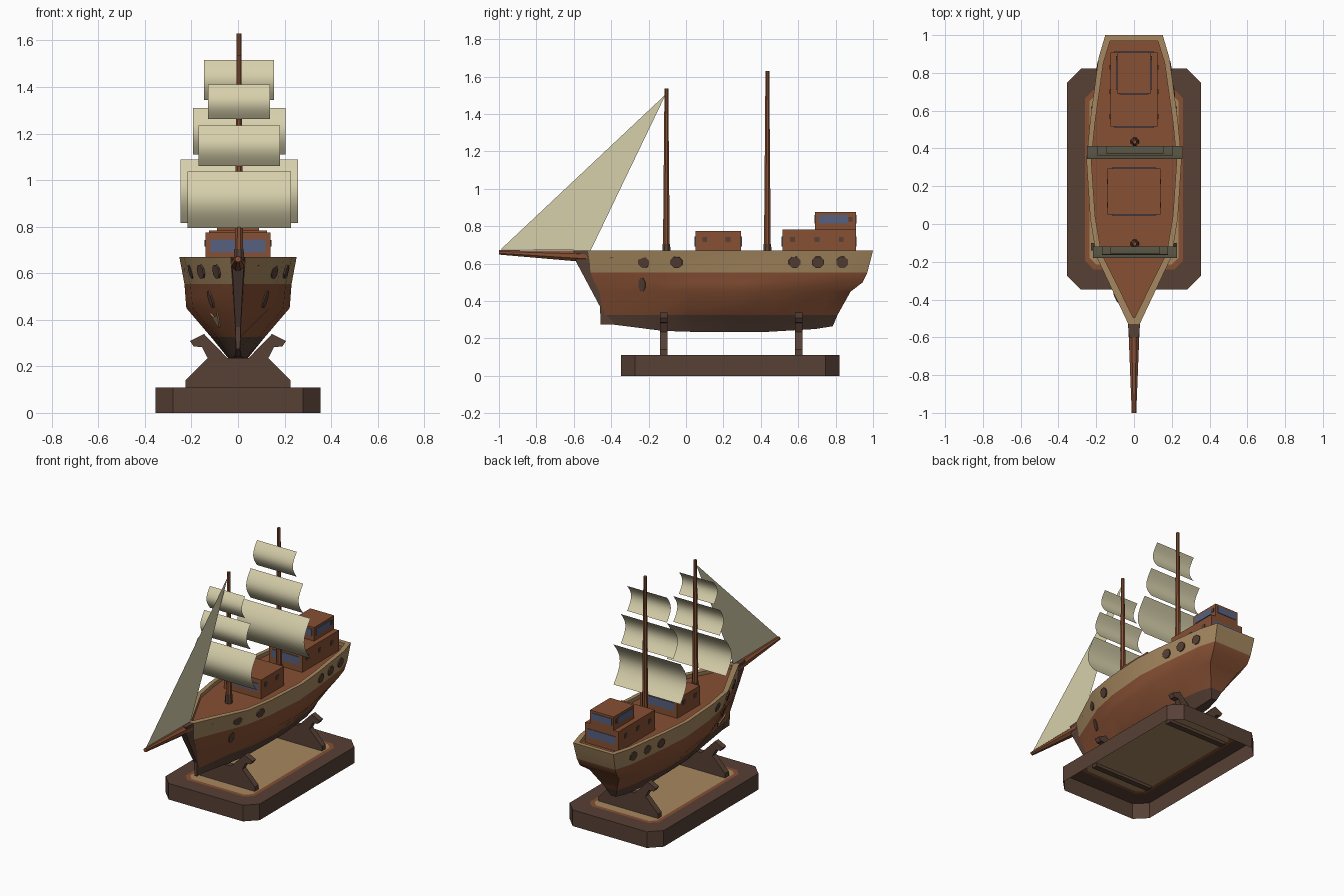
import bpy, bmesh, math
from mathutils import Vector
from mathutils.bvhtree import BVHTree

if "Cube" in bpy.data.objects:
    bpy.data.objects.remove(bpy.data.objects["Cube"])


def material(name, r, g, b):
    m = bpy.data.materials.new(name)
    m.diffuse_color = (r, g, b, 1)
    m.use_nodes = True
    m.node_tree.nodes["Principled BSDF"].inputs["Base Color"].default_value = m.diffuse_color
    return m


BROWN = material("red brown wood", 0.24, 0.08, 0.034)
DARK = material("dark wood", 0.095, 0.052, 0.036)
TAN = material("tan wood", 0.38, 0.245, 0.115)
CANVAS = material("sail canvas", 0.68, 0.63, 0.41)
GLASS = material("blue glass", 0.095, 0.115, 0.21)


def make(name, verts, faces, mats, ids=None, smooth=False, recalc=True):
    me = bpy.data.meshes.new(name)
    me.from_pydata([tuple(v) for v in verts], [], faces)
    for m in mats:
        me.materials.append(m)
    if ids:
        for p, i in zip(me.polygons, ids):
            p.material_index = i
    if recalc:
        bm = bmesh.new()
        bm.from_mesh(me)
        bmesh.ops.recalc_face_normals(bm, faces=bm.faces)
        bm.to_mesh(me)
        bm.free()
    ob = bpy.data.objects.new(name, me)
    bpy.context.collection.objects.link(ob)
    if smooth:
        bpy.ops.object.select_all(action='DESELECT')
        bpy.context.view_layer.objects.active = ob
        ob.select_set(True)
        bpy.ops.object.shade_smooth_by_angle(angle=math.radians(32))
    return ob


def prism(name, a, b, mat, smooth=False):
    """Closed solid between two matching loops of points."""
    n = len(a)
    faces = [tuple(range(n))[::-1], tuple(range(n, 2 * n))]
    faces += [(i, (i + 1) % n, n + (i + 1) % n, n + i) for i in range(n)]
    return make(name, list(a) + list(b), faces, [mat], smooth=smooth)


def box(name, x0, x1, y0, y1, z0, z1, mat):
    loop = [(x0, y0), (x1, y0), (x1, y1), (x0, y1)]
    return prism(name, [(x, y, z0) for x, y in loop], [(x, y, z1) for x, y in loop], mat)


def spar(name, p, q, r0, r1, mat, n=8):
    """Tapered round pole from p to q."""
    p, q = Vector(p), Vector(q)
    d = (q - p).normalized()
    u = Vector((1, 0, 0))
    v = d.cross(u)
    ring = [u * math.cos(2 * math.pi * (i + .5) / n) + v * math.sin(2 * math.pi * (i + .5) / n)
            for i in range(n)]
    return prism(name, [p + c * r0 for c in ring], [q + c * r1 for c in ring], mat, True)


# hollow display base: rings of chamfered rectangles
def octagon(hx, hy, c, z, cy):
    q = [(hx, -hy + c), (hx, hy - c), (hx - c, hy), (-hx + c, hy),
         (-hx, hy - c), (-hx, -hy + c), (-hx + c, -hy), (hx - c, -hy)]
    return [(x, y + cy, z) for x, y in q]


rings = [octagon(.355, .585, .075, 0, .237), octagon(.355, .585, .075, .11, .237),
         octagon(.26, .475, .045, .11, .235), octagon(.235, .45, .035, .11, .235)]
verts = sum(rings, [])
faces, ids = [], []
for k in range(3):
    for i in range(8):
        j = (i + 1) % 8
        faces.append((8 * k + i, 8 * k + j, 8 * k + 8 + j, 8 * k + 8 + i))
        ids.append((0, 0, 1)[k])
faces.append(tuple(range(24, 32)))
ids.append(2)
make("display_base", verts, faces, [DARK, BROWN, TAN], ids, recalc=False)

# cradle stands
half = [(.225, .09), (.225, .14), (.13, .235), (.155, .283), (.19, .285),
        (.206, .309), (.146, .339), (.045, .235)]
outline = half + [(-x, z) for x, z in reversed(half)]
for nm, y in (("front", -.12), ("rear", .603)):
    prism(nm + "_stand", [(x, y - .02, z) for x, z in outline],
          [(x, y + .02, z) for x, z in outline], DARK)

# hull: levels from keel to rim, then inside wall and deck
T = (0, .235, .366, .569, .706, .92, 1)
TOP = (.03, .2, .232, .252, .232, .188, .152)
keel_z = (.275, .24, .235, .235, .235, .25, .265)
inner = [max(.004, w - .026) for w in TOP]
levels = [  # height, bow y, stern y, half widths
    (keel_z, -.40, .785, (.008, .015, .035, .042, .042, .032, .02)),
    (.325, -.44, .81, (.01, .05, .09, .115, .105, .075, .045)),
    (.45, -.465, .88, (.018, .135, .195, .222, .205, .15, .11)),
    (.50, -.49, .945, (.022, .15, .2, .226, .21, .175, .14)),
    (.553, -.51, .97, (.025, .165, .205, .23, .215, .18, .145)),
    (.67, -.53, 1.0, TOP),
    (.67, -.495, .97, inner),
    (.645, -.495, .97, inner)]
n = len(T)
verts = []
for z, bow, stern, ws in levels:
    zs = z if isinstance(z, tuple) else (z,) * n
    pts = [(w, bow + t * (stern - bow), h) for t, w, h in zip(T, ws, zs)]
    verts += pts + [(-x, y, h) for x, y, h in reversed(pts)]
faces, ids = [], []
M = 2 * n
for k in range(len(levels) - 1):
    for i in range(M):
        j = (i + 1) % M
        faces.append((M * k + i, M * k + j, M * k + M + j, M * k + M + i))
        ids.append((1, 0, 0, 0, 2, 2, 2)[k])
for k, mi in ((0, 1), (len(levels) - 1, 0)):      # keel bottom and deck strips
    for i in range(n - 1):
        faces.append((M * k + i, M * k + i + 1, M * k + M - 2 - i, M * k + M - 1 - i))
        ids.append(mi)
hull = make("hull", verts, faces, [BROWN, DARK, TAN], ids, smooth=True)
tree = BVHTree.FromPolygons([v.co for v in hull.data.vertices],
                            [tuple(p.vertices) for p in hull.data.polygons])

# stem at the bow
stem = [(-.60, .67, -.52, .033), (-.588, .61, -.51, .03), (-.46, .37, -.43, .014),
        (-.456, .275, -.38, .011)]
verts, faces = [], [(0, 1, 2, 3), (12, 13, 14, 15)]
for y, z, yi, w in stem:
    verts += [(w * .8, y, z), (-w * .8, y, z), (-w, yi, z), (w, yi, z)]
for k in range(3):
    faces += [(4 * k + i, 4 * k + (i + 1) % 4, 4 * k + 4 + (i + 1) % 4, 4 * k + 4 + i)
              for i in range(4)]
make("stem", verts, faces, [DARK])


# plates laid on the hull sides
def hull_plate(name, shape, y, z, mat):
    for side, s in (("right", 1), ("left", -1)):
        loc, nor, _, _ = tree.ray_cast(Vector((s, y, z)), Vector((-s, 0, 0)))
        if nor.x * s < 0:
            nor = -nor
        u = (Vector((0, 1, 0)) - nor * nor.y).normalized()
        v = nor.cross(u) * s
        a = [loc + u * p + v * q - nor * .002 for p, q in shape]
        prism(f"{name}_{side}", a, [c + nor * .008 for c in a], mat)


def oval(rx, ry):
    return [(rx * math.cos(math.pi * (i + .5) / 4), ry * math.sin(math.pi * (i + .5) / 4))
            for i in range(8)]


for i, y in enumerate((-.385, -.225, -.05, .58, .705, .835)):
    hull_plate(f"porthole_{i}", oval(.034, .032), y, .607, DARK)
hull_plate("anchor_shank", oval(.021, .04), -.235, .488, DARK)
hull_plate("anchor_arms", [(-.065, .035), (-.032, -.012), (0, -.038), (.032, -.012), (.065, .035),
                           (.03, .016), (0, .014), (-.03, .016)], -.235, .402, TAN)

# cabins with window plates
E = .004
cabins = [("mid_cabin", .14, .05, .295, .64, .775, (.69, .745), (.10, .225)),
          ("aft_cabin", .125, .515, .908, .64, .783, (.69, .745), (.57, .70, .83)),
          ("upper_cabin", .09, .69, .908, .783, .875, (.815, .86), ())]
for nm, hx, y0, y1, z0, z1, (wa, wb), ports in cabins:
    box(nm, -hx, hx, y0, y1, z0, z1, BROWN)
    for end, y in (("front", y0), ("back", y1)):
        box(f"{nm}_{end}_window", -hx * .84, hx * .84, y - E, y + E, wa, wb, GLASS)
    for s in (1, -1):
        for i, y in enumerate(ports):
            box(f"{nm}_port_{i}", s * hx - E, s * hx + E, y - .013, y + .013, .715, .742, DARK)
        if not ports:
            box(nm + "_side_window", s * hx - E, s * hx + E, .71, .865, wa, wb, GLASS)
            box(nm + "_port", s * hx - E, s * hx + E, .868, .89, .825, .85, DARK)

# masts, bowsprit
for nm, y, top in (("fore", -.105, 1.535), ("main", .435, 1.63)):
    spar(nm + "_mast", (.004, y, .64), (.004, y, top), .02, .011, BROWN)
    spar(nm + "_mast_collar", (.004, y, .64), (.004, y, .705), .024, .022, DARK)
spar("bowsprit", (0, -.53, .638), (0, -1, .66), .033, .013, BROWN)


# square sails: thin sheets bulging forward
def sail(name, hw, y, z0, z1, depth, seg=8):
    verts = []
    for i in range(seg + 1):
        t = i / seg
        yy = y - depth * math.sin(math.pi * t)
        zz = z0 + (z1 - z0) * t
        verts += [(.005 - hw, yy, zz), (.005 + hw, yy, zz)]
    faces = [(2 * i, 2 * i + 1, 2 * i + 3, 2 * i + 2) for i in range(seg)]
    make(name, verts, faces, [CANVAS], smooth=True, recalc=False)


for nm, y, rows in (
        ("main", .413, ((.253, .815, 1.088), (.198, 1.11, 1.31), (.15, 1.345, 1.515))),
        ("fore", -.12, ((.223, .795, 1.037), (.175, 1.06, 1.235), (.133, 1.262, 1.41)))):
    for lvl, (hw, z0, z1) in zip(("lower", "middle", "top"), rows):
        sail(f"{nm}_{lvl}_sail", hw, y, z0, z1, (z1 - z0) * .25)

# triangular head sail
make("jib_sail", [(0, -.99, .676), (0, -.51, .67), (0, -.108, 1.505)], [(0, 1, 2)], [CANVAS],
     recalc=False)
